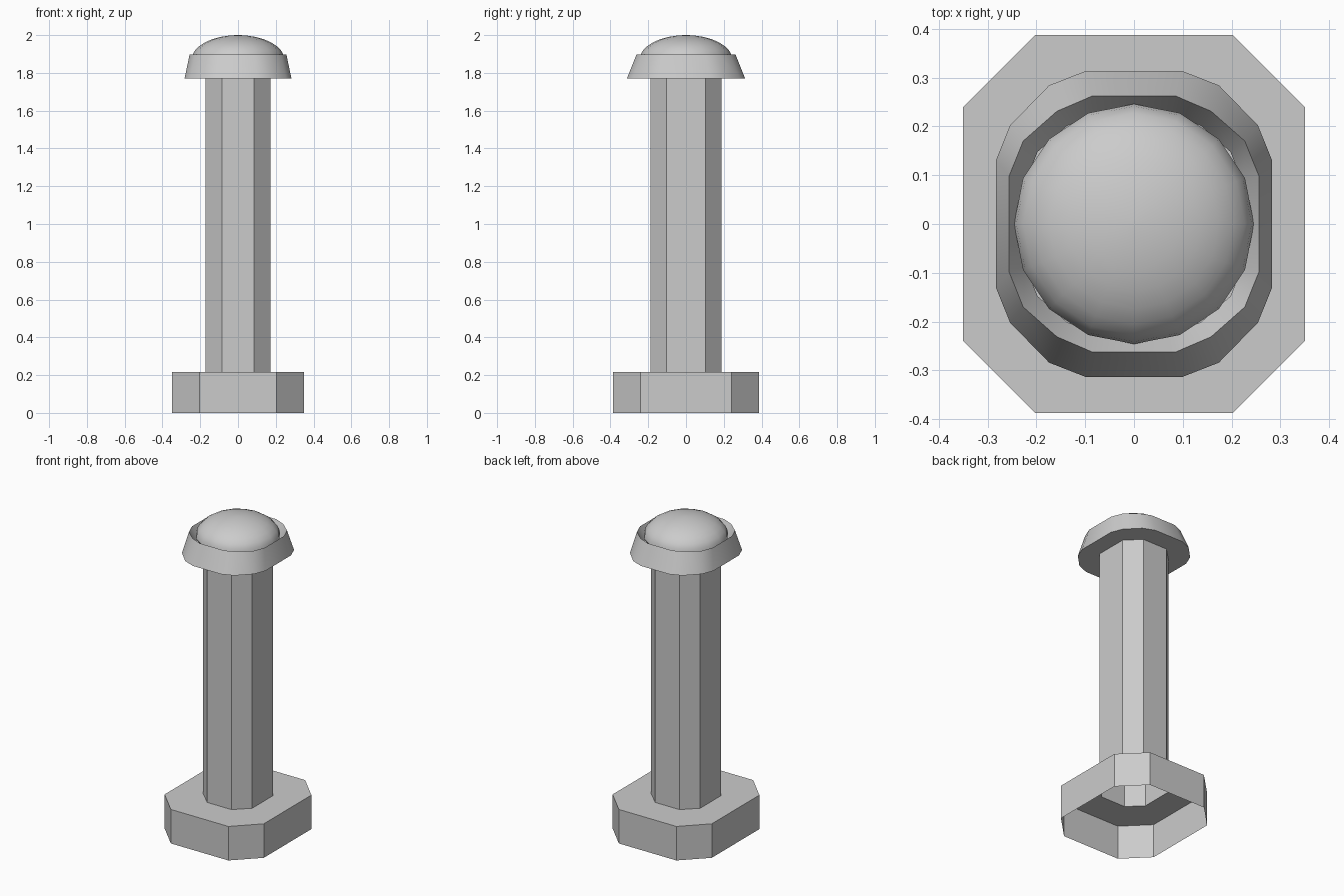
import bpy, bmesh
from math import radians, sin, cos, pi

if "Cube" in bpy.data.objects:
    bpy.data.objects.remove(bpy.data.objects["Cube"])


def ring(quadrant, scale=1.0):
    """Full outline from first-quadrant points (ordered from +y to +x)."""
    q = [(x * scale, y * scale) for x, y in quadrant]
    return (q + [(x, -y) for x, y in reversed(q)]
            + [(-x, -y) for x, y in q] + [(-x, y) for x, y in reversed(q)])


def loft(name, rings, cap_start=False, cap_end=False):
    """Skin a list of (outline, z) rings with equal point counts."""
    bm = bmesh.new()
    loops = [[bm.verts.new((x, y, z)) for x, y in pts] for pts, z in rings]
    n = len(loops[0])
    for a, b in zip(loops, loops[1:]):
        for i in range(n):
            j = (i + 1) % n
            bm.faces.new((a[i], b[i], b[j], a[j]))
    if cap_start:
        bm.faces.new(loops[0])
    if cap_end:
        bm.faces.new(loops[-1][::-1])
    me = bpy.data.meshes.new(name)
    bm.normal_update()
    bm.to_mesh(me)
    bm.free()
    ob = bpy.data.objects.new(name, me)
    bpy.context.collection.objects.link(ob)
    bpy.ops.object.select_all(action='DESELECT')
    ob.select_set(True)
    bpy.context.view_layer.objects.active = ob
    bpy.ops.object.shade_smooth_by_angle(angle=radians(32))
    return ob


BASE = [(0.203, 0.387), (0.35, 0.24)]
SHAFT = [(0.086, 0.188), (0.173, 0.104)]
LIP_LOW = [(0.10, 0.313), (0.174, 0.284), (0.254, 0.202), (0.283, 0.13)]
LIP_TOP = [(0.086, 0.262), (0.158, 0.231), (0.227, 0.170), (0.256, 0.098)]

# hollow octagonal foot, open below, its top joined to the hollow shaft
loft("foot_and_shaft", [(ring(BASE), 0.0), (ring(BASE), 0.217),
                        (ring(SHAFT), 0.217), (ring(SHAFT), 1.77)])

# flared collar with a flat underside and a sunken rim
loft("head_collar", [(ring(LIP_LOW), 1.77), (ring(LIP_TOP), 1.898),
                     (ring(LIP_TOP, 0.87), 1.83)], cap_start=True)

# smooth 16-sided dome resting in the collar
dome = []
for k in range(8):
    a = k / 8 * pi / 2
    r = 0.246 * cos(a)
    dome.append(([(r * sin(i * pi / 8), r * cos(i * pi / 8)) for i in range(16)],
                 1.87 + 0.13 * sin(a)))
dome.append(([(0.01 * sin(i * pi / 8), 0.01 * cos(i * pi / 8)) for i in range(16)], 2.0))
dome.insert(0, ([(x * 0.87, y * 0.87) for x, y in dome[0][0]], 1.82))
loft("head_dome", dome, cap_end=True)
